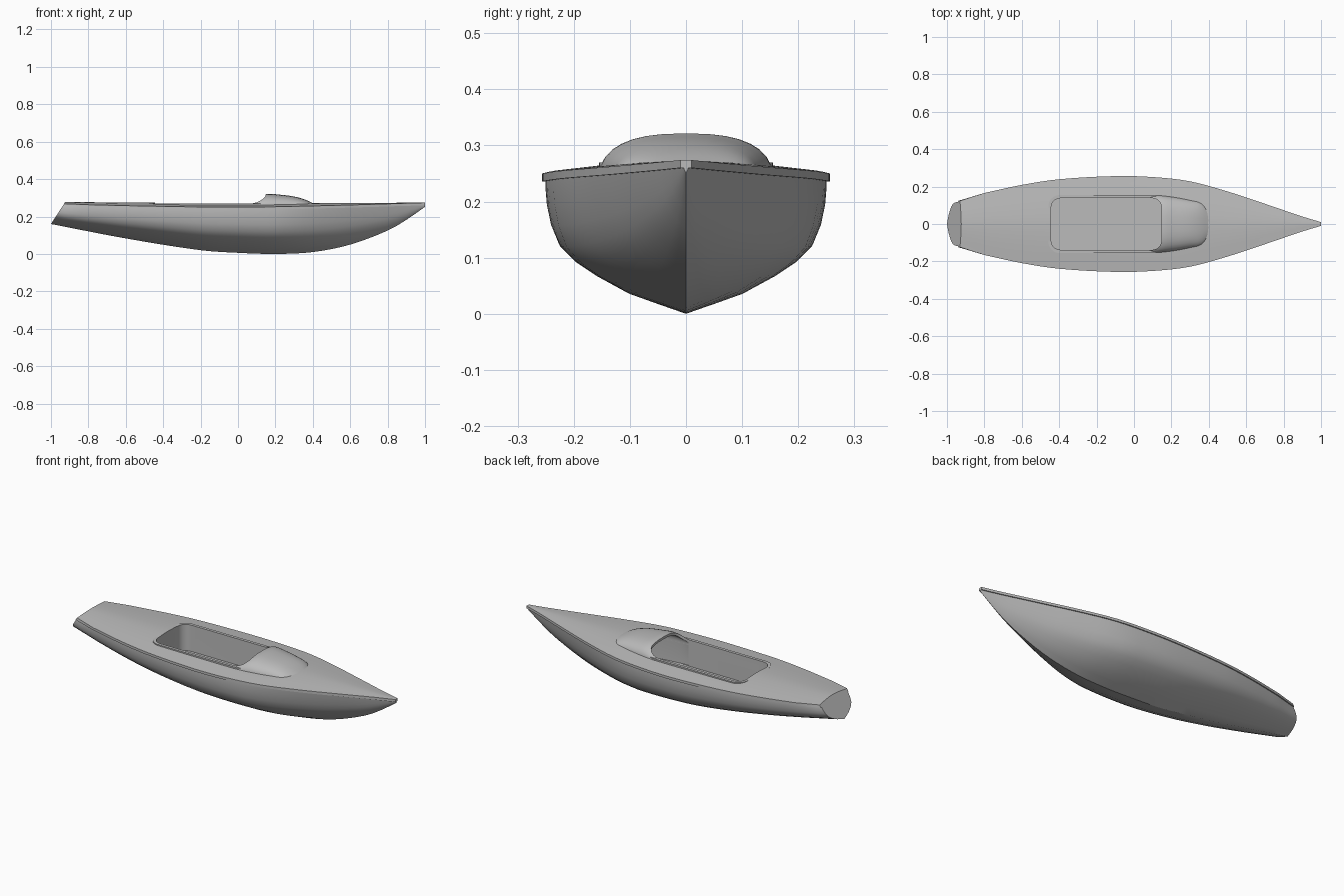
import bpy
import bmesh
import math

cube = bpy.data.objects.get("Cube")
if cube:
    bpy.data.objects.remove(cube, do_unlink=True)

grey = bpy.data.materials.new("hull grey")
grey.use_nodes = True
tone = (0.5, 0.5, 0.5, 1)
grey.diffuse_color = tone
grey.node_tree.nodes["Principled BSDF"].inputs["Base Color"].default_value = tone


def curve(table, x):
    """Smooth interpolation through (x, value) pairs."""
    n = len(table)
    i = 0
    while i < n - 2 and x > table[i + 1][0]:
        i += 1

    def slope(k):
        a, b = table[max(k - 1, 0)], table[min(k + 1, n - 1)]
        return (b[1] - a[1]) / (b[0] - a[0])
    (x0, v0), (x1, v1) = table[i], table[i + 1]
    w = x1 - x0
    t = (x - x0) / w
    s = 1 - t
    return (v0 * s * s * (1 + 2 * t) + v1 * t * t * (3 - 2 * t)
            + w * t * s * (s * slope(i) - t * slope(i + 1)))


def loft(name, rings):
    """Skin closed rings into a solid with capped ends."""
    bm = bmesh.new()
    loops = [[bm.verts.new(p) for p in ring] for ring in rings]
    n = len(loops[0])
    for a, b in zip(loops, loops[1:]):
        for i in range(n):
            j = (i + 1) % n
            bm.faces.new((a[i], a[j], b[j], b[i]))
    bm.faces.new(loops[0])
    bm.faces.new(loops[-1])
    bmesh.ops.recalc_face_normals(bm, faces=bm.faces)
    mesh = bpy.data.meshes.new(name)
    bm.to_mesh(mesh)
    bm.free()
    mesh.materials.append(grey)
    obj = bpy.data.objects.new(name, mesh)
    bpy.context.collection.objects.link(obj)
    return obj


def activate(obj):
    bpy.ops.object.select_all(action="DESELECT")
    obj.select_set(True)
    bpy.context.view_layer.objects.active = obj


def cut(obj, cutter):
    activate(obj)
    mod = obj.modifiers.new("cut", "BOOLEAN")
    mod.operation = "DIFFERENCE"
    mod.solver = "EXACT"
    mod.object = cutter
    bpy.ops.object.modifier_apply(modifier=mod.name)


def rounded_slab(name, x0, x1, half, radius, z0, z1):
    outline = []
    corners = [(x1, 1), (x0, 1), (x0, -1), (x1, -1)]
    for k, (cx, sy) in enumerate(corners):
        mx = cx - radius if cx == x1 else cx + radius
        for i in range(9):
            a = math.pi / 2 * (k + i / 8)
            outline.append((mx + radius * math.cos(a),
                            sy * (half - radius) + radius * math.sin(a)))
    return loft(name, [[(x, y, z) for x, y in outline] for z in (z0, z1)])


# Hull lines: half beam, keel height and sheer height along the length
beam = [(-1, .118), (-.8, .16), (-.6, .203), (-.4, .233), (-.1, .25), (.1, .245),
        (.3, .222), (.5, .168), (.7, .102), (.9, .034), (1, .004)]
keel = [(-1, .16), (-.6, .083), (-.2, .02), (0, .006), (.2, 0), (.4, .01),
        (.6, .05), (.8, .125), (.9, .182), (1, .252)]
sheer = [(-1, .268), (-.5, .256), (0, .25), (.5, .259), (1, .274)]
bilge = [(0, 0), (.2, .07), (.42, .15), (.65, .28), (.79, .38), (.9, .5),
         (.96, .66), (.99, .82), (1, .95)]


def hull_ring(x):
    b, k, s = curve(beam, x), curve(keel, x), curve(sheer, x)
    vee = max(0, (x - .2) / .8)
    low = s - .014
    half = []
    for y, t in bilge:
        fine = t ** .75
        half.append((b * (y + (fine - y) * vee * .7), k + (low - k) * t))
    # Rub rail, then the cambered deck
    half += [(b, low), (b + .006, low), (b + .006, s)]
    half += [(b * f, s + .085 * b * (1 - f ** 1.6)) for f in (.85, .65, .45, .2, 0)]
    both = half + [(-y, z) for y, z in half[-2:0:-1]]
    # Raked transom
    rake = .07 * max(0, (-.8 - x) / .2)
    return [(x + rake * (z - k) / (s - k), y, z) for y, z in both]


hull = loft("hull_and_deck", [hull_ring(-1 + i / 20) for i in range(41)])

# Raised hood forward of the cockpit
hood_half = [(-.02, .16), (.1, .157), (.2, .147), (.3, .13), (.37, .112), (.42, .05)]
hood_top = [(-.02, .257), (.08, .288), (.15, .32), (.22, .317), (.3, .307),
            (.36, .29), (.42, .262)]


def hood_solid(name, x0, x1, inset, base):
    rings = []
    for i in range(23):
        x = x0 + (x1 - x0) * i / 22
        w, top = curve(hood_half, x) - inset, curve(hood_top, x) - inset
        ring = [(x, w, base), (x, -w, base)]
        for j in range(17):
            a = math.pi * j / 16
            c, s = -math.cos(a), math.sin(a)
            y = w * math.copysign(abs(c) ** .8, c)
            ring.append((x, y, .245 + (top - .245) * max(s, 0) ** .8))
        rings.append(ring)
    return loft(name, rings)


hood = hood_solid("hood", -.02, .42, 0, .235)

# Cockpit rim around the opening
rim = rounded_slab("cockpit_rim", -.458, .155, .155, .06, .245, .27)

# Cockpit well and the hollow under the hood
well = rounded_slab("well_cutter", -.443, .147, .138, .05, .12, .5)
hollow = hood_solid("hollow_cutter", .08, .36, .014, .121)
for part in (hull, hood, rim):
    cut(part, well)
    cut(part, hollow)
for helper in (well, hollow):
    bpy.data.objects.remove(helper, do_unlink=True)

for part in (hull, hood, rim):
    activate(part)
    bpy.ops.object.shade_smooth_by_angle(angle=math.radians(32))
